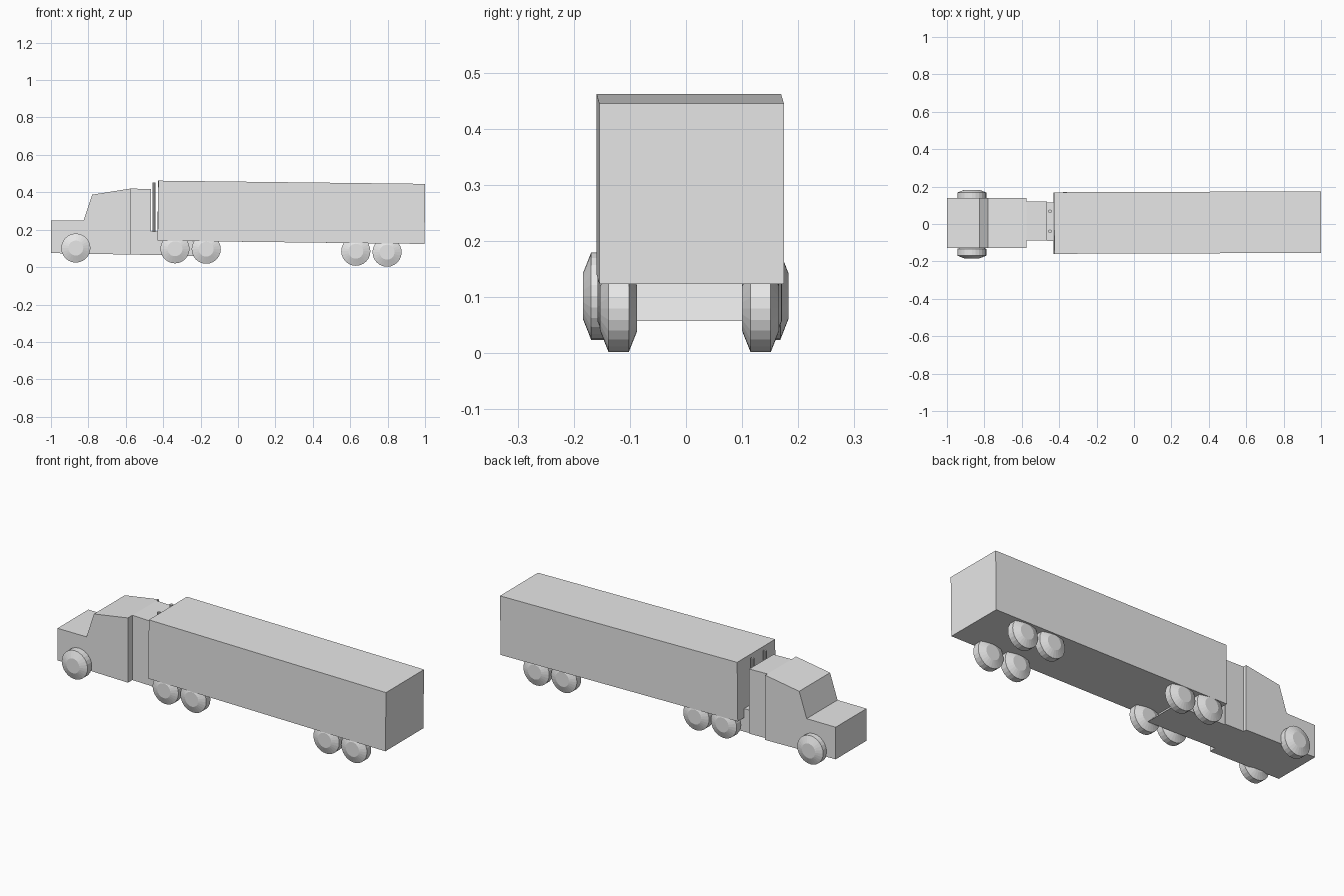
import bpy, bmesh, math

old = bpy.data.objects.get("Cube")
if old:
    bpy.data.objects.remove(old, do_unlink=True)

grey = bpy.data.materials.new("plain grey")
grey.use_nodes = True
tone = (0.8, 0.8, 0.8, 1)
grey.diffuse_color = tone
grey.node_tree.nodes["Principled BSDF"].inputs["Base Color"].default_value = tone


def finish(name, bm):
    bmesh.ops.recalc_face_normals(bm, faces=bm.faces)
    mesh = bpy.data.meshes.new(name)
    bm.to_mesh(mesh)
    bm.free()
    mesh.materials.append(grey)
    ob = bpy.data.objects.new(name, mesh)
    bpy.context.collection.objects.link(ob)
    return ob


def side_profile(name, outline, y0, y1):
    """Extrude an x-z outline across the width."""
    bm = bmesh.new()
    face = bm.faces.new([bm.verts.new((x, y0, z)) for x, z in outline])
    out = bmesh.ops.extrude_face_region(bm, geom=[face])
    verts = [v for v in out["geom"] if isinstance(v, bmesh.types.BMVert)]
    bmesh.ops.translate(bm, verts=verts, vec=(0, y1 - y0, 0))
    return finish(name, bm)


def lathe(name, rings, sides, location, rotation=(0, 0, 0)):
    """Join (radius, height) rings into a capped solid of revolution."""
    bm = bmesh.new()
    loops = []
    for r, h in rings:
        angles = [math.tau * i / sides for i in range(sides)]
        loops.append([bm.verts.new((r * math.cos(a), r * math.sin(a), h)) for a in angles])
    for low, high in zip(loops, loops[1:]):
        for i in range(sides):
            j = (i + 1) % sides
            bm.faces.new((low[i], low[j], high[j], high[i]))
    bm.faces.new(loops[0])
    bm.faces.new(loops[-1])
    ob = finish(name, bm)
    ob.location = location
    ob.rotation_euler = rotation
    return ob


# Cab with bonnet and raked windscreen
side_profile("cab", [(-1, 0.075), (-1, 0.25), (-0.825, 0.25), (-0.78, 0.387),
                     (-0.575, 0.42), (-0.575, 0.067)], -0.127, 0.139)

# Narrower sleeper behind the cab
side_profile("sleeper", [(-0.575, 0.067), (-0.575, 0.42), (-0.465, 0.417),
                         (-0.465, 0.065)], -0.089, 0.12)

# Low chassis with a sloping tail under the trailer
side_profile("chassis", [(-0.465, 0.065), (-0.465, 0.19), (-0.29, 0.188),
                         (-0.16, 0.058)], -0.09, 0.114)

# Trailer box, slightly nose-up and turned
bm = bmesh.new()
bmesh.ops.create_cube(bm, size=1)
bmesh.ops.scale(bm, vec=(1.427, 0.329, 0.321), verts=bm.verts)
trailer = finish("trailer", bm)
trailer.location = (0.285, 0.0075, 0.293)
trailer.rotation_euler = (0, 0.012, 0.0035)

# Exhaust pipes in the gap
for side, y in (("left", 0.068), ("right", -0.039)):
    lathe(side + "_exhaust", [(0.009, 0.185), (0.009, 0.453)], 10, (-0.449, y, 0))

# Wheels with conical shoulders
tyre = [(0.04, -0.033), (0.078, -0.018), (0.078, 0.018), (0.04, 0.033)]
axles = [("front", -0.867, 0.102, -0.151, 0.15),
         ("drive_front", -0.337, 0.098, -0.125, 0.138),
         ("drive_rear", -0.17, 0.096, -0.124, 0.137),
         ("trailer_front", 0.63, 0.085, -0.121, 0.133),
         ("trailer_rear", 0.797, 0.08, -0.12, 0.133)]
for name, x, z, y_right, y_left in axles:
    for side, y in (("right", y_right), ("left", y_left)):
        lathe(f"{name}_{side}_wheel", tyre, 24, (x, y, z), (math.pi / 2, 0, 0))
